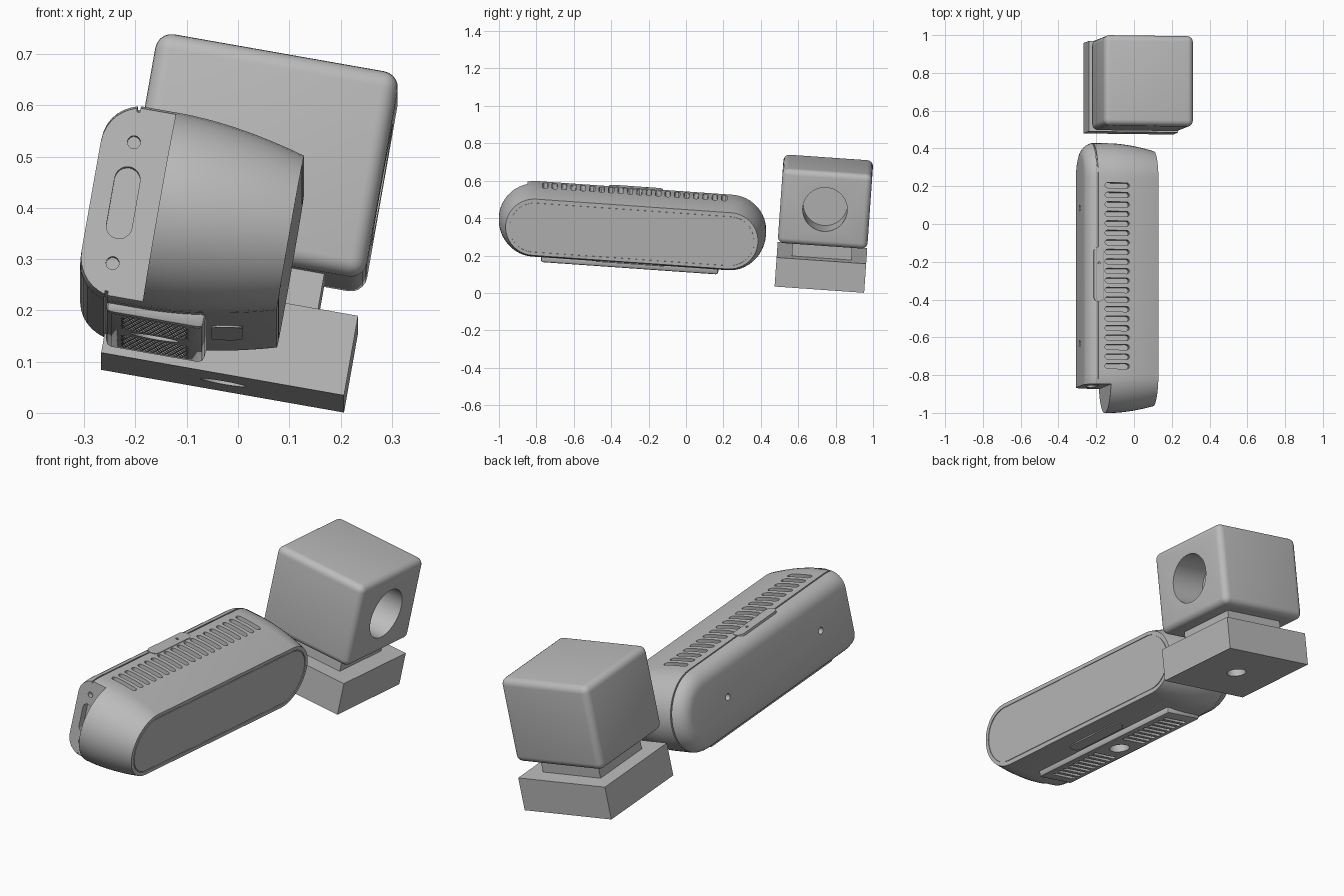
import bpy, bmesh, math
from mathutils import Matrix, Vector

if "Cube" in bpy.data.objects:
    bpy.data.objects.remove(bpy.data.objects["Cube"], do_unlink=True)

# Everything is built upright, then tilted as one scene
TILT = Matrix.Rotation(math.radians(-4), 4, 'X') @ Matrix.Rotation(math.radians(10), 4, 'Y')
X, Y, Z = Vector((1, 0, 0)), Vector((0, 1, 0)), Vector((0, 0, 1))
MID = (0, -0.311, 0.307)      # centre of the long body

grey = bpy.data.materials.new("plain_grey")
grey.use_nodes = True
COLOUR = (0.5, 0.5, 0.5, 1)
grey.diffuse_color = COLOUR
grey.node_tree.nodes["Principled BSDF"].inputs["Base Color"].default_value = COLOUR


def capsule(bm, centre, out, along, profile, half=0.0, steps=12):
    """Loft round-ended sections; profile is (distance along out, radius)."""
    side = out.cross(along)
    rings = []
    for d, r in profile:
        ring = []
        for end in (1, -1):
            count = steps + 1 if half else steps
            for i in range(count):
                a = math.pi * i / steps
                p = out * d + along * (end * (half + r * math.sin(a))) + side * (end * r * math.cos(a))
                ring.append(bm.verts.new(Vector(centre) + p))
        rings.append(ring)
    n = len(rings[0])
    faces = [bm.faces.new(rings[0]), bm.faces.new(rings[-1])]
    for a, b in zip(rings, rings[1:]):
        for i in range(n):
            j = (i + 1) % n
            faces.append(bm.faces.new((a[i], a[j], b[j], b[i])))
    bmesh.ops.recalc_face_normals(bm, faces=faces)


def box(bm, low, high, bevel=0.0, segments=5):
    low, high = Vector(low), Vector(high)
    m = Matrix.Translation((low + high) / 2) @ Matrix.Diagonal((*(high - low), 1))
    verts = bmesh.ops.create_cube(bm, size=1, matrix=m)["verts"]
    if bevel:
        edges = list({e for v in verts for e in v.link_edges})
        bmesh.ops.bevel(bm, geom=edges, offset=bevel, segments=segments, profile=0.5, affect='EDGES')


def make(name, bm):
    mesh = bpy.data.meshes.new(name)
    bm.to_mesh(mesh)
    bm.free()
    mesh.materials.append(grey)
    obj = bpy.data.objects.new(name, mesh)
    bpy.context.collection.objects.link(obj)
    return obj


def cut(obj, cutter):
    mod = obj.modifiers.new("cut", 'BOOLEAN')
    mod.operation, mod.solver, mod.object = 'DIFFERENCE', 'EXACT', cutter
    bpy.context.view_layer.update()
    mesh = bpy.data.meshes.new_from_object(obj.evaluated_get(bpy.context.evaluated_depsgraph_get()))
    obj.modifiers.clear()
    obj.data = mesh


def finish(obj):
    obj.data.transform(TILT)
    bpy.ops.object.select_all(action='DESELECT')
    obj.select_set(True)
    bpy.context.view_layer.objects.active = obj
    bpy.ops.object.shade_smooth_by_angle(angle=math.radians(30))


# Long body: rounded back, seam groove, tapering front, ring groove on the face
R = 0.193
profile = []
for i in range(9):
    a = math.pi / 2 * i / 8
    profile.append((-0.27 - 0.075 * math.cos(a), R - 0.075 + 0.075 * math.sin(a)))
profile = [p for p in profile if p[0] < -0.286]
profile += [(-0.286, R - 0.001), (-0.286, R - 0.008), (-0.28, R - 0.008), (-0.28, R)]
for i in range(11):
    t = i / 10
    profile.append((-0.2 + 0.25 * t, R - 0.04 * t ** 1.8))
profile += [(0.05, 0.135), (0.046, 0.135), (0.046, 0.131), (0.05, 0.131)]
bm = bmesh.new()
capsule(bm, MID, X, Y, profile, 0.523, 24)
body = make("device_body", bm)

# Step at the front end
bm = bmesh.new()
box(bm, (-0.5, -1.2, 0), (-0.21, -0.886, 0.7))
step = make("step_cutter", bm)
cut(body, step)

# Vents, screw holes and end ports
bm = bmesh.new()
for i in range(20):
    capsule(bm, (-0.178, -0.311 + 0.0505 * (i - 9.5), 0.45), Z, X, [(0, 0.014), (0.1, 0.014)], 0.052, 6)
for s in (-1, 1):
    capsule(bm, (-0.38, -0.3 + 0.36 * s, 0.305), X, Y, [(0, 0.016), (0.09, 0.016)])
    capsule(bm, (-0.281, -0.92, 0.305 + 0.12 * s), Y, Z, [(0, 0.0127), (0.06, 0.0127)])
capsule(bm, (-0.281, -0.92, 0.305), Y, Z, [(0, 0.025), (0.07, 0.025)], 0.046)
vents = make("vent_cutter", bm)
cut(body, vents)

# Underside plate with louvres and a round socket
bm = bmesh.new()
box(bm, (-0.28, -0.786, 0.095), (-0.085, 0.164, 0.14), 0.012, 2)
plate = make("underside_plate", bm)
bm = bmesh.new()
capsule(bm, (-0.182, -0.311, 0.06), Z, X, [(0, 0.048), (0.1, 0.048)])
for s in (-1, 1):
    for i in range(9):
        capsule(bm, (-0.182, -0.311 + s * (0.11 + 0.037 * i), 0.06), Z, X,
                [(0, 0.01), (0.09, 0.01)], 0.057, 6)
louvres = make("louvre_cutter", bm)
cut(plate, louvres)
cut(body, louvres)

# Thin hatch beside the plate, following the curve of the body
bm = bmesh.new()
capsule(bm, (0, 0, 0), Z, Y, [(-0.004, 0.03), (0.004, 0.03)], 0.15)
bm.transform(Matrix.Translation((-0.045, -0.311, 0.131)) @ Matrix.Rotation(math.radians(-9), 4, 'Y'))
hatch = make("underside_hatch", bm)

# Button bar on the top seam, with a pinhole
bm = bmesh.new()
capsule(bm, (-0.277, -0.305, 0.49), Z, Y, [(0, 0.028), (0.013, 0.028), (0.015, 0.025)], 0.117)
button = make("top_button_bar", bm)
bm = bmesh.new()
capsule(bm, (-0.277, -0.245, 0.496), Z, Y, [(0, 0.007), (0.03, 0.007)])
pinhole = make("pinhole_cutter", bm)
cut(button, pinhole)

# Separate block: rounded head with a round recess, neck and base
bm = bmesh.new()
box(bm, (-0.289, 0.47, 0.335), (0.191, 0.95, 0.742), 0.032)
head = make("block_head", bm)
bm = bmesh.new()
capsule(bm, (0.01, 0.71, 0.538), X, Y, [(0, 0.119), (0.25, 0.119)], 0, 24)
recess = make("recess_cutter", bm)
cut(head, recess)

bm = bmesh.new()
box(bm, (-0.208, 0.55, 0.25), (0.112, 0.87, 0.345))
neck = make("block_neck", bm)

bm = bmesh.new()
box(bm, (-0.289, 0.47, 0.102), (0.192, 0.95, 0.26))
base = make("block_base", bm)
bm = bmesh.new()
capsule(bm, (-0.048, 0.71, 0.05), Z, X, [(0, 0.045), (0.13, 0.045)], 0, 16)
socket = make("socket_cutter", bm)
cut(base, socket)

for helper in (step, vents, louvres, pinhole, recess, socket):
    bpy.data.objects.remove(helper, do_unlink=True)
for part in (body, plate, hatch, button, head, neck, base):
    finish(part)
